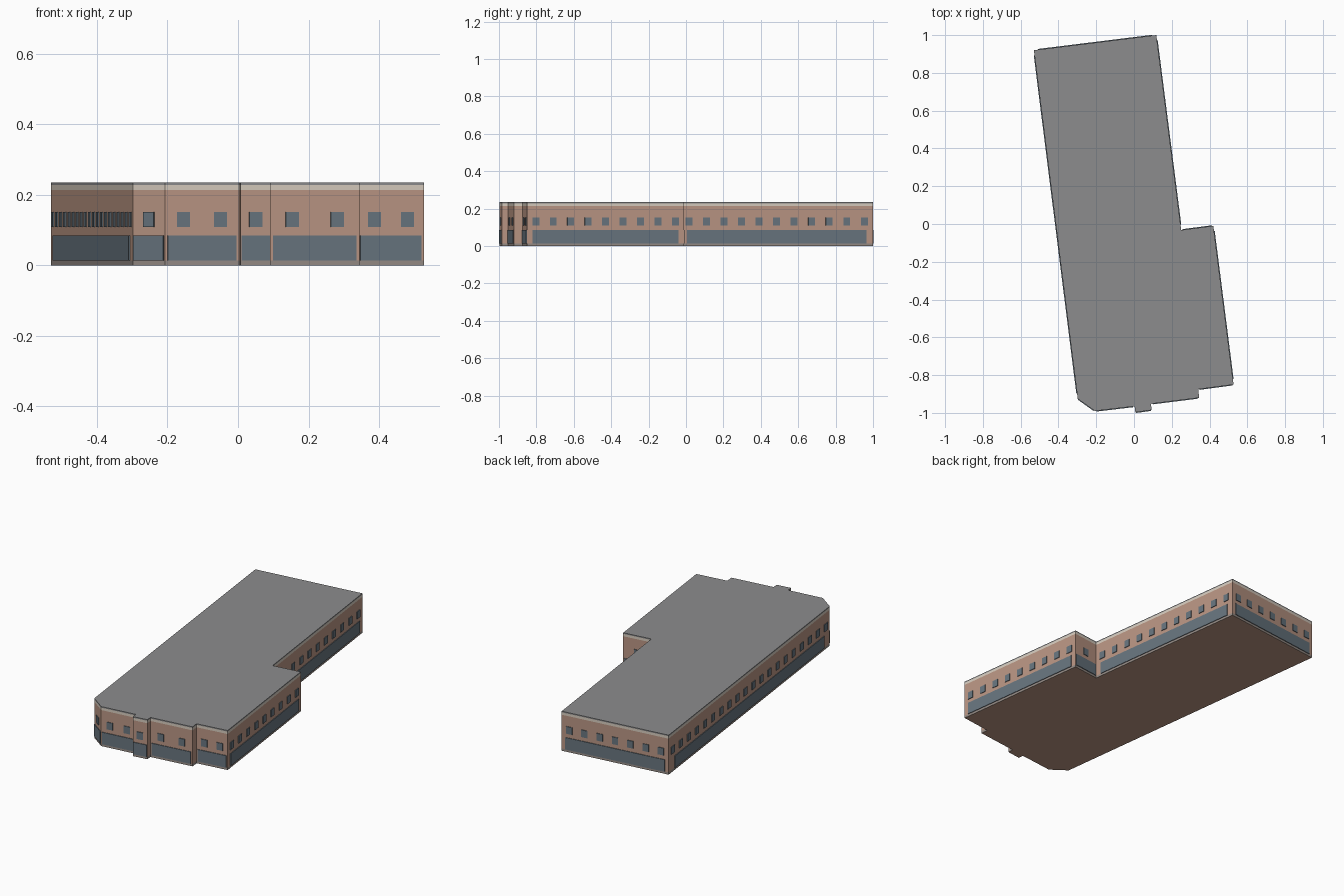
import bpy, bmesh
from mathutils import Vector, Matrix

cube = bpy.data.objects.get("Cube")
if cube:
    bpy.data.objects.remove(cube)


def material(name, rgb):
    lin = [((c / 255 + 0.055) / 1.055) ** 2.4 for c in rgb] + [1]
    m = bpy.data.materials.new(name)
    m.use_nodes = True
    m.diffuse_color = lin
    m.node_tree.nodes["Principled BSDF"].inputs["Base Color"].default_value = lin
    return m


BRICK = material("brick", (186, 150, 132))
STONE = material("pale stone", (215, 204, 190))
PLINTH = material("plinth grey", (150, 140, 134))
ROOF = material("roof grey", (140, 140, 141))
GLASS = material("blue grey glass", (104, 117, 127))

# Footprint, counter-clockwise
OUTLINE = [Vector(p) for p in (
    (-0.53, 0.92), (-0.298, -0.925), (-0.207, -0.99), (0.003, -0.965),
    (0.007, -0.997), (0.093, -0.985), (0.09, -0.952), (0.345, -0.92),
    (0.34, -0.875), (0.527, -0.85), (0.42, -0.01), (0.25, -0.032), (0.118, 1.0))]
WALLS = list(zip(OUTLINE, OUTLINE[1:] + OUTLINE[:1]))


def finish(bm, name, mat):
    mesh = bpy.data.meshes.new(name)
    bmesh.ops.recalc_face_normals(bm, faces=bm.faces)
    bm.to_mesh(mesh)
    bm.free()
    mesh.materials.append(mat)
    obj = bpy.data.objects.new(name, mesh)
    bpy.context.collection.objects.link(obj)


def band(name, z0, z1, mat, bottom=False, top=False):
    """Wall band around the footprint, closed only where it is exposed."""
    bm = bmesh.new()
    low = [bm.verts.new((p.x, p.y, z0)) for p in OUTLINE]
    high = [bm.verts.new((p.x, p.y, z1)) for p in OUTLINE]
    for i in range(len(OUTLINE)):
        j = (i + 1) % len(OUTLINE)
        bm.faces.new((low[i], low[j], high[j], high[i]))
    if bottom:
        bm.faces.new(low[::-1])
    if top:
        bm.faces.new(high)
    finish(bm, name, mat)


def plate(bm, a, b, centre, width, z0, z1, depth=0.008):
    """Thin panel on the wall from a to b, half sunk into it."""
    d = (b - a).normalized()
    p = a + d * centre
    turn = Matrix(((d.x, -d.y, 0), (d.y, d.x, 0), (0, 0, 1))).to_4x4()
    place = Matrix.Translation((p.x, p.y, (z0 + z1) / 2)) @ turn
    bmesh.ops.create_cube(bm, size=1, matrix=place @ Matrix.Diagonal((width, depth, z1 - z0, 1)))


# Building shell, from the ground up
band("plinth", 0, 0.014, PLINTH)
band("brick_walls", 0.014, 0.214, BRICK)
band("cornice", 0.214, 0.228, STONE)
band("roof", 0.228, 0.235, ROOF, top=True)

# Underside
under = bmesh.new()
under.faces.new([under.verts.new((p.x, p.y, 0)) for p in reversed(OUTLINE)])
bmesh.ops.triangulate(under, faces=under.faces)
mesh = bpy.data.meshes.new("underside")
under.to_mesh(mesh)
under.free()
mesh.materials.append(BRICK)
bpy.context.collection.objects.link(bpy.data.objects.new("underside", mesh))

# Ground floor glazing and evenly spaced upper windows on every real wall
shop, windows = bmesh.new(), bmesh.new()
for a, b in WALLS:
    length = (b - a).length
    if length < 0.06:
        continue
    plate(shop, a, b, length / 2, length * 0.93, 0.014, 0.085)
    count = max(1, int(length / 0.092))
    for k in range(count):
        plate(windows, a, b, length * (k + 0.5) / count, 0.037, 0.109, 0.152)
finish(shop, "ground_floor_glazing", GLASS)
finish(windows, "upper_windows", GLASS)
